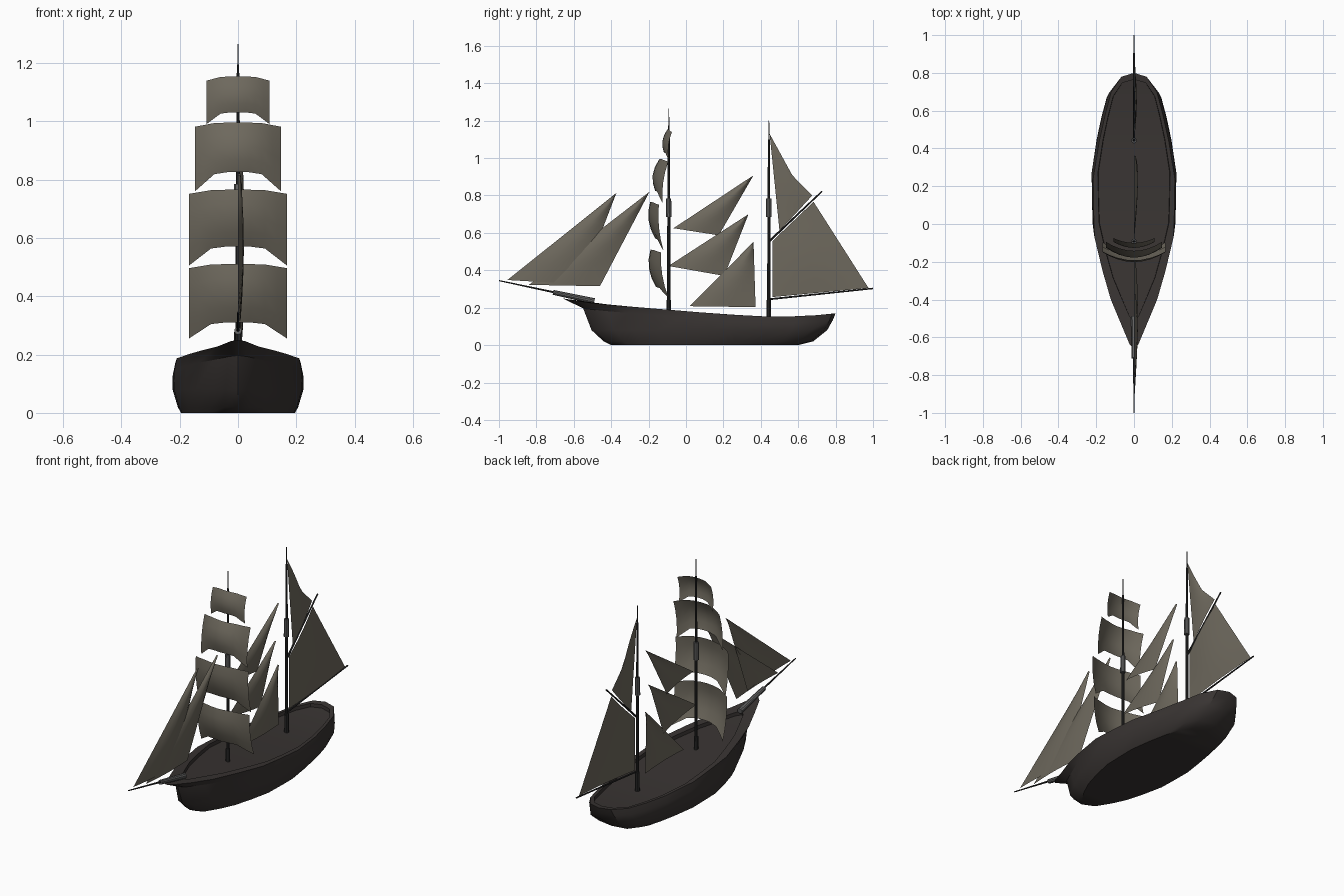
import bpy, bmesh, math
from mathutils import Vector

if "Cube" in bpy.data.objects:
    bpy.data.objects.remove(bpy.data.objects["Cube"])


def material(name, rgb):
    m = bpy.data.materials.new(name)
    m.diffuse_color = (*rgb, 1)
    m.use_nodes = True
    m.node_tree.nodes["Principled BSDF"].inputs["Base Color"].default_value = m.diffuse_color
    return m


HULL = material("dark_timber", (0.04, 0.034, 0.032))
SPAR = material("spar_black", (0.025, 0.025, 0.025))
FITTING = material("fitting_grey", (0.13, 0.13, 0.13))
CANVAS = material("canvas", (0.155, 0.14, 0.11))


def finish(name, bm, mat, angle=35):
    me = bpy.data.meshes.new(name)
    bm.to_mesh(me)
    bm.free()
    ob = bpy.data.objects.new(name, me)
    bpy.context.collection.objects.link(ob)
    me.materials.append(mat)
    bpy.ops.object.select_all(action='DESELECT')
    ob.select_set(True)
    bpy.context.view_layer.objects.active = ob
    bpy.ops.object.shade_smooth_by_angle(angle=math.radians(angle))
    return ob


def lerp_table(table, t):
    for (a, va), (b, vb) in zip(table, table[1:]):
        if t <= b:
            return va + (vb - va) * max(0, t - a) / (b - a)
    return table[-1][1]


# Hull: stacked outlines following the sheer, then rail and sunken deck
SHEER = [(-.66, .25), (-.49, .222), (-.08, .188), (.2, .165), (.45, .152), (.65, .155), (.8, .17)]
OUTLINE = [(-.66, 0), (-.635, .025), (-.52, .075), (-.4, .127), (-.25, .172), (-.07, .217), (.08, .222),
           (.24, .224), (.44, .19), (.58, .158), (.7, .125), (.78, .068), (.8, 0)]


def sheer(y):
    return lerp_table(SHEER, y)


def hull_loop(bm, yf, yb, width, power, height):
    right = []
    for y, x in OUTLINE:
        yy = yf + (y + .66) / 1.46 * (yb - yf)
        right.append((width * .225 * (x / .225) ** power, yy, height(yy)))
    left = [(-x, y, z) for x, y, z in right[-2:0:-1]]
    return [bm.verts.new(p) for p in right + left]


def build_hull():
    bm = bmesh.new()
    loops = [hull_loop(bm, *a) for a in (
        (-.40, .60, .87, .65, lambda y: 0),
        (-.44, .68, .92, .7, lambda y: .02),
        (-.505, .755, 1, .75, lambda y: .08),
        (-.55, .785, 1, .9, lambda y: sheer(y) - .035),
        (-.66, .80, .965, 1, sheer),
        (-.51, .765, .85, .95, sheer),
        (-.51, .765, .84, .95, lambda y: sheer(y) - .02))]
    n = len(loops[0])
    for a, b in zip(loops, loops[1:]):
        for i in range(n):
            j = (i + 1) % n
            bm.faces.new((a[i], a[j], b[j], b[i]))
    # bottom and deck as strips across the centreline
    for loop in (loops[0], loops[-1]):
        for i in range(n // 2):
            f = [loop[i], loop[i + 1], loop[n - i - 1], loop[-i]]
            bm.faces.new(list(dict.fromkeys(f)))
    bmesh.ops.recalc_face_normals(bm, faces=bm.faces)
    finish("hull", bm, HULL)


# Spars: tapered round poles between two points on the centreline
def pole(name, a, b, r1, r2, mat=SPAR, sides=10):
    a, b = Vector((0, *a)), Vector((0, *b))
    d = b - a
    bm = bmesh.new()
    bmesh.ops.create_cone(bm, cap_ends=True, segments=sides, radius1=r1, radius2=r2, depth=d.length)
    rot = Vector((0, 0, 1)).rotation_difference(d).to_matrix().to_4x4()
    bmesh.ops.transform(bm, matrix=rot, verts=bm.verts)
    bmesh.ops.translate(bm, vec=(a + b) / 2, verts=bm.verts)
    return finish(name, bm, mat)


def mast(name, y, top):
    pole(name + "_foot", (y, .12), (y, .24), .013, .012)
    pole(name + "_lower", (y, .2), (y, .78), .009, .008)
    pole(name + "_doubling", (y - .001, .685), (y - .001, .785), .015, .014, FITTING)
    pole(name + "_upper", (y, .78), (y, top - .1), .007, .005)
    pole(name + "_pole", (y, top - .1), (y, top), .003, .002)


def grid_mesh(name, rows):
    bm = bmesh.new()
    vs = [[bm.verts.new(p) for p in row] for row in rows]
    for r, s in zip(vs, vs[1:]):
        for i in range(len(r) - 1):
            bm.faces.new((r[i], r[i + 1], s[i + 1], s[i]))
    bmesh.ops.remove_doubles(bm, verts=bm.verts, dist=1e-4)
    return finish(name, bm, CANVAS, 40)


# Square sail: curved across its width, arched foot
def square_sail(name, hw, top, foot, corner, yc, ys):
    """yc = centre y at top, middle, foot; ys = edge y at top, foot."""
    rows = []
    for k in range(5):
        v = k / 4
        c = yc[0] * (1 - v) * (1 - 2 * v) + yc[1] * 4 * v * (1 - v) + yc[2] * v * (2 * v - 1)
        s = ys[0] + (ys[1] - ys[0]) * v - .012 * 4 * v * (1 - v)
        row = []
        for u in (-1, -.8, -.55, -.25, 0, .25, .55, .8, 1):
            zt = top - .014 * max(0, (abs(u) - .5) / .5)
            zb = foot + (corner - foot) * max(0, (abs(u) - .5) / .5)
            row.append((hw * u, c + (s - c) * u * u, zt + (zb - zt) * v))
        rows.append(row)
    grid_mesh(name, rows)


# Fore-and-aft sail: four (y, z) corners, repeated corner makes a triangle
def stay_sail(name, a, b, c, d, belly=.015, n=6):
    a, b, c, d = (Vector((0, *p)) for p in (a, b, c, d))
    rows = []
    for i in range(n + 1):
        v = i / n
        row = []
        for j in range(n + 1):
            u = j / n
            p = a.lerp(b, u).lerp(d.lerp(c, u), v)
            p.x = belly * math.sin(math.pi * u) * math.sin(math.pi * (.15 + .7 * v)) * (1 if a != d else v)
            row.append(p)
        rows.append(row)
    grid_mesh(name, rows)


build_hull()

mast("fore_mast", -.092, 1.265)
mast("main_mast", .443, 1.2)
pole("bowsprit", (-.49, .235), (-.71, .282), .016, .013, FITTING)
pole("jib_boom", (-.6, .26), (-1.0, .345), .006, .003)
pole("boom", (.452, .246), (1.0, .303), .005, .004)
pole("gaff", (.447, .557), (.727, .822), .006, .004)

square_sail("fore_course", .168, .51, .31, .255, (-.19, -.198, -.16), (-.135, -.095))
square_sail("lower_topsail", .168, .765, .57, .505, (-.192, -.2, -.165), (-.145, -.12))
square_sail("upper_topsail", .147, .995, .825, .76, (-.142, -.178, -.165), (-.095, -.125))
square_sail("topgallant_sail", .108, 1.153, 1.03, .99, (-.1, -.126, -.118), (-.075, -.09))

# each triangle: tack, head, clew
TRIANGLES = {
    "outer_jib": ((-.955, .348), (-.372, .814), (-.56, .325)),
    "inner_jib": ((-.84, .322), (-.195, .82), (-.46, .315)),
    "upper_staysail": ((-.067, .625), (.361, .908), (.175, .587)),
    "middle_staysail": ((-.094, .423), (.334, .7), (.205, .37)),
    "lower_staysail": ((.02, .208), (.361, .552), (.372, .203)),
}
for sail_name, (tack, head, clew) in TRIANGLES.items():
    if sail_name == "middle_staysail":
        clew = (.205, .37)
    stay_sail(sail_name, tack, clew, head, head, .02)

stay_sail("spanker", (.463, .257), (.976, .305), (.682, .766), (.463, .557))
stay_sail("gaff_topsail", (.5, .61), (.675, .8), (.57, .905), (.447, 1.13), .01)
